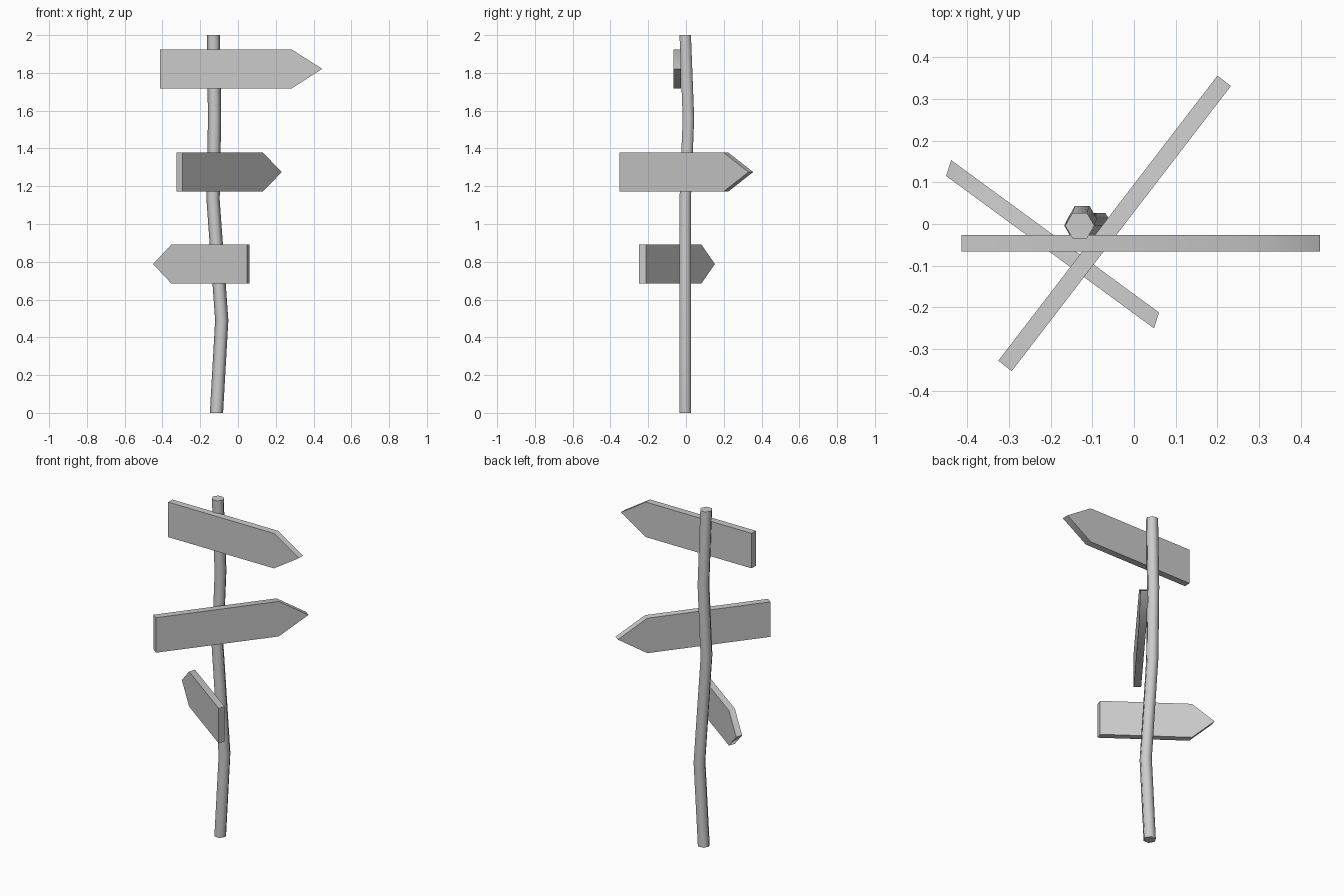
import bpy, bmesh, math
from mathutils import Vector

cube = bpy.data.objects.get("Cube")
if cube:
    bpy.data.objects.remove(cube, do_unlink=True)

grey = bpy.data.materials.new("plain grey")
grey.use_nodes = True
colour = (0.6, 0.6, 0.6, 1)
grey.diffuse_color = colour
grey.node_tree.nodes["Principled BSDF"].inputs["Base Color"].default_value = colour


def loft(name, rings, smooth_angle):
    """Skin a stack of equal rings, cap both ends and smooth the shallow edges."""
    bm = bmesh.new()
    loops = [[bm.verts.new(p) for p in ring] for ring in rings]
    for low, high in zip(loops, loops[1:]):
        for i in range(len(low)):
            j = (i + 1) % len(low)
            bm.faces.new((low[i], low[j], high[j], high[i]))
    bm.faces.new(loops[0])
    bm.faces.new(loops[-1])
    bmesh.ops.recalc_face_normals(bm, faces=bm.faces)
    mesh = bpy.data.meshes.new(name)
    bm.to_mesh(mesh)
    bm.free()
    mesh.materials.append(grey)
    obj = bpy.data.objects.new(name, mesh)
    bpy.context.collection.objects.link(obj)
    bpy.ops.object.select_all(action='DESELECT')
    obj.select_set(True)
    bpy.context.view_layer.objects.active = obj
    bpy.ops.object.shade_smooth_by_angle(angle=math.radians(smooth_angle))


def sign(name, tail, tip, thickness, z, shoulder):
    """Arrow board from tail to tip, centred on height z."""
    half = 0.104
    tail, run = Vector((*tail, z)), Vector((*tip, z)) - Vector((*tail, z))
    outline = [(0, -half), (shoulder, -half), (1, 0), (shoulder, half), (0, half)]
    offset = Vector((*thickness, 0)) / 2
    rings = [[tail + run * t + Vector((0, 0, h)) + offset * side for t, h in outline]
             for side in (-1, 1)]
    loft(name, rings, 45)


# Crooked six-sided pole
path = [(-0.114, -0.004, 0), (-0.086, -0.004, 0.49), (-0.132, -0.004, 1.13),
        (-0.124, 0.013, 1.56), (-0.13, -0.004, 2)]
radius = 0.035
pole = [[Vector(c) + radius * Vector((math.cos(k * math.pi / 3), math.sin(k * math.pi / 3), 0))
         for k in range(6)] for c in path]
loft("pole", pole, 65)

# Arrow boards
sign("top_sign", (-0.413, -0.046), (0.446, -0.046), (0, 0.04), 1.821, 0.81)
sign("middle_sign", (-0.309, -0.34), (0.216, 0.343), (-0.032, 0.025), 1.275, 0.806)
sign("lower_sign", (0.054, -0.231), (-0.444, 0.134), (0.012, 0.038), 0.788, 0.803)
